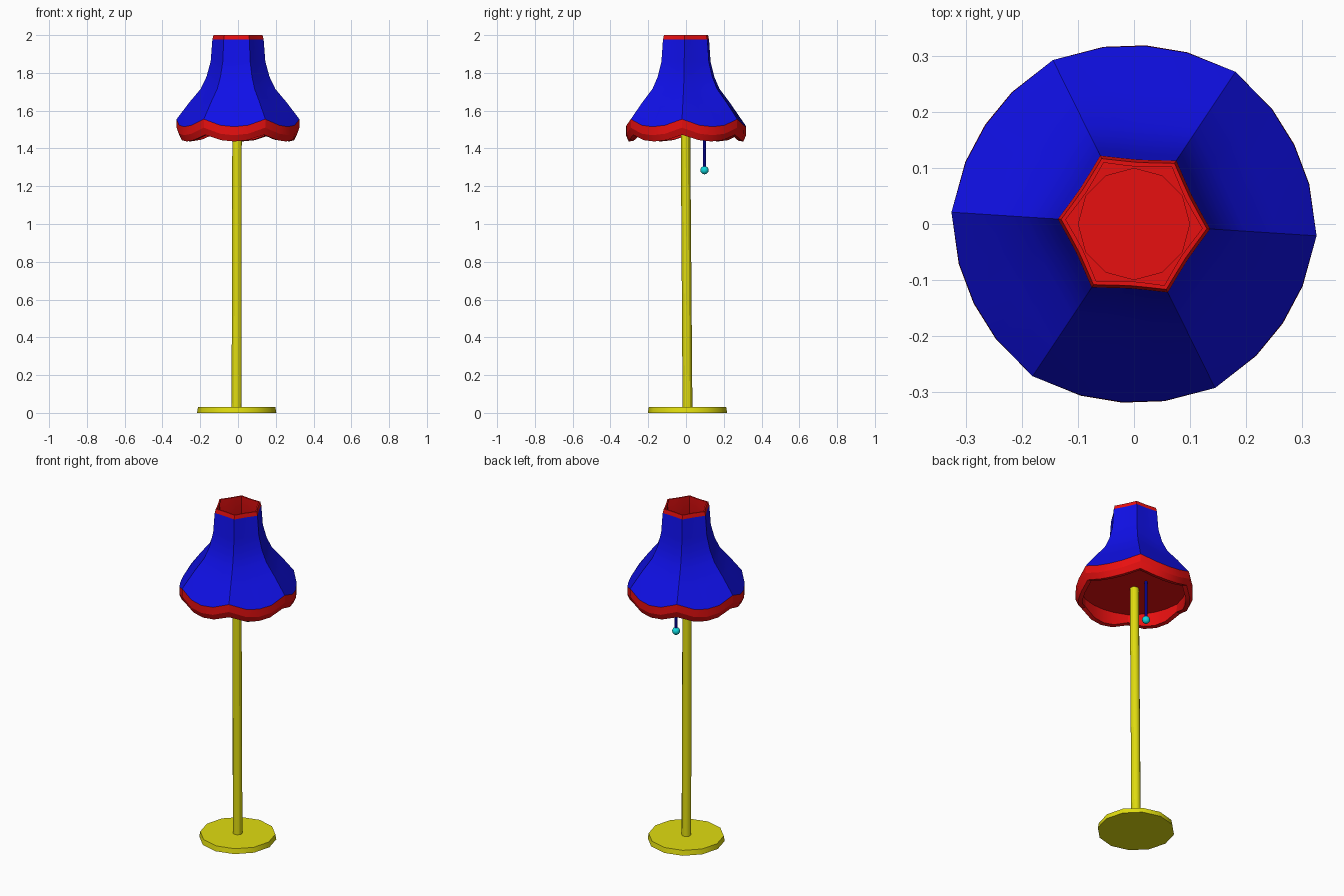
import bpy, bmesh, math
from math import sin, cos, radians, pi

if "Cube" in bpy.data.objects:
    bpy.data.objects.remove(bpy.data.objects["Cube"], do_unlink=True)


def material(name, rgb):
    m = bpy.data.materials.new(name)
    m.use_nodes = True
    m.diffuse_color = (*rgb, 1)
    m.node_tree.nodes["Principled BSDF"].inputs["Base Color"].default_value = (*rgb, 1)
    return m


BLUE = material("blue", (0.005, 0.005, 0.8))
RED = material("red", (0.8, 0.005, 0.005))
YELLOW = material("yellow", (0.75, 0.72, 0.005))
CYAN = material("cyan", (0.005, 0.7, 0.75))


def finish(bm, name, mats, angle=30):
    bmesh.ops.recalc_face_normals(bm, faces=bm.faces)
    mesh = bpy.data.meshes.new(name)
    bm.to_mesh(mesh)
    bm.free()
    obj = bpy.data.objects.new(name, mesh)
    bpy.context.collection.objects.link(obj)
    for m in mats:
        mesh.materials.append(m)
    bpy.ops.object.select_all(action="DESELECT")
    obj.select_set(True)
    bpy.context.view_layer.objects.active = obj
    bpy.ops.object.shade_smooth_by_angle(angle=radians(angle))
    return obj


def rod(name, mat, start, end, r1, r2, sides):
    """Capped cylinder or cone between two points, with level ends."""
    bm = bmesh.new()
    rings = []
    for (x, y, z), r in ((start, r1), (end, r2)):
        rings.append([bm.verts.new((x + r * cos(2 * pi * i / sides),
                                    y + r * sin(2 * pi * i / sides), z))
                      for i in range(sides)])
    for i in range(sides):
        j = (i + 1) % sides
        bm.faces.new((rings[0][i], rings[0][j], rings[1][j], rings[1][i]))
    for ring in rings:
        bm.faces.new(ring)
    return finish(bm, name, [mat])


# Six-panelled shade: each row is rib radius, panel radius, rib height, panel height
SIDES, TURN, CEILING = 24, radians(-3.7), 1.525
RIB = (1, 0.2, 0, 0.2)
top_rim = (0.13, 0.11, 2.0, 2.0)
outer = [
    top_rim,
    (0.136, 0.115, 1.977, 1.977),
    (0.145, 0.124, 1.86, 1.86),
    (0.167, 0.144, 1.78, 1.775),
    (0.198, 0.174, 1.715, 1.705),
    (0.257, 0.235, 1.645, 1.625),
    (0.326, 0.318, 1.555, 1.515),
    (0.326, 0.319, 1.51, 1.47),
    (0.312, 0.304, 1.472, 1.437),
]
inner = [(0.287, 0.28, 1.475, 1.44), (0.29, 0.283, CEILING, CEILING)]
inner += [(a - 0.012, b - 0.012, c, d) for a, b, c, d in outer[5:0:-1]]
inner.append((0.122, 0.102, 2.0, 2.0))
rows = outer + inner


def shade_ring(bm, row):
    rib_r, mid_r, rib_z, mid_z = row
    ring = []
    for i in range(SIDES):
        w = RIB[i % 4]
        r = mid_r + (rib_r - mid_r) * w
        a = TURN + 2 * pi * i / SIDES
        # intermediate points sit slightly nearer the panel centre
        a += radians((0, 1.5, 0, -1.5)[i % 4])
        ring.append(bm.verts.new((r * cos(a), r * sin(a), mid_z + (rib_z - mid_z) * w)))
    return ring


bm = bmesh.new()
rings = [shade_ring(bm, row) for row in rows]
for k, ring in enumerate(rings):
    nxt = rings[(k + 1) % len(rings)]
    for i in range(SIDES):
        j = (i + 1) % SIDES
        face = bm.faces.new((ring[i], ring[j], nxt[j], nxt[i]))
        face.material_index = 0 if 1 <= k <= 5 else 1
finish(bm, "lampshade", [BLUE, RED], 18)

# Flat plate closing the inside of the shade, with a round fitting on it
bm = bmesh.new()
bm.faces.new(shade_ring(bm, inner[1]))
finish(bm, "shade_plate", [RED])
rod("shade_fitting", RED, (0, 0, CEILING), (0, 0, CEILING + 0.015), 0.1, 0.1, 12)

# Stand: slightly leaning pole on a round foot
rod("base", YELLOW, (-0.007, 0.008, 0), (-0.007, 0.008, 0.03), 0.21, 0.205, 12)
rod("pole", YELLOW, (-0.008, 0.008, 0.02), (-0.005, -0.003, CEILING), 0.026, 0.025, 12)

# Pull cord with bead
rod("pull_cord", BLUE, (-0.003, 0.098, 1.29), (-0.003, 0.098, CEILING), 0.008, 0.008, 8)
bm = bmesh.new()
bmesh.ops.create_uvsphere(bm, u_segments=12, v_segments=8, radius=0.022)
bmesh.ops.translate(bm, verts=bm.verts, vec=(-0.003, 0.098, 1.285))
finish(bm, "pull_bead", [CYAN], 60)
